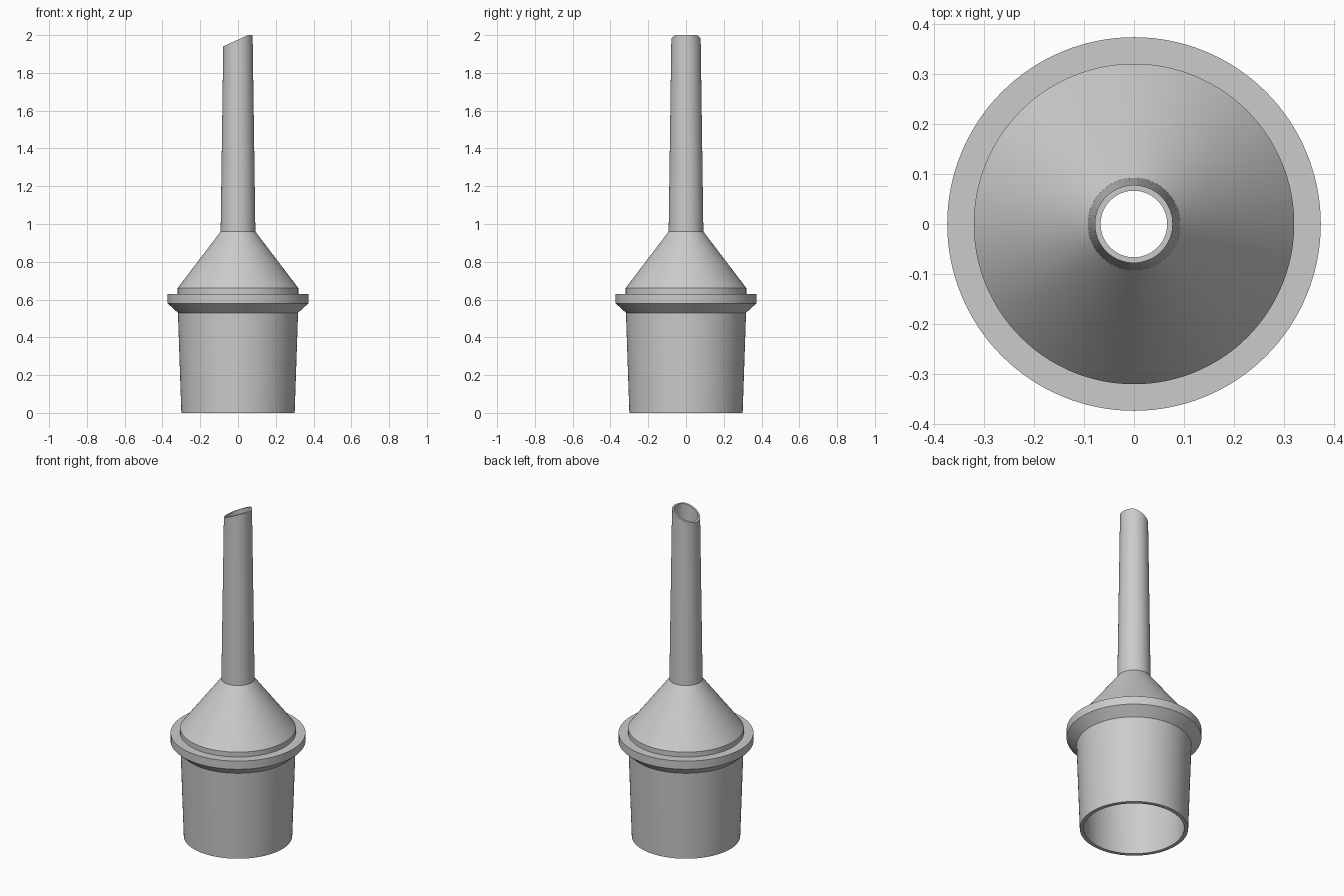
import bpy, bmesh, math
from mathutils import Matrix, Vector

if "Cube" in bpy.data.objects:
    bpy.data.objects.remove(bpy.data.objects["Cube"], do_unlink=True)

SEGMENTS = 128

grey = bpy.data.materials.new("plain grey")
grey.use_nodes = True
colour = (0.6, 0.6, 0.6, 1)
grey.diffuse_color = colour
grey.node_tree.nodes["Principled BSDF"].inputs["Base Color"].default_value = colour

# Wall profile (radius, height): up the outside, then down the bore
outside = [(0.30, 0), (0.318, 0.53), (0.373, 0.58), (0.373, 0.63),
           (0.32, 0.63), (0.32, 0.66), (0.092, 0.96), (0.076, 2.1)]
bore = [(0.065, 2.1), (0.078, 0.95), (0.295, 0.65), (0.295, 0.53), (0.278, 0)]
profile = outside + bore

# Lathe the closed profile into a hollow body
bm = bmesh.new()
rings = []
for i in range(SEGMENTS):
    turn = Matrix.Rotation(math.tau * i / SEGMENTS, 3, "Z")
    rings.append([bm.verts.new(turn @ Vector((r, 0, z))) for r, z in profile])
for i in range(SEGMENTS):
    a, b = rings[i], rings[(i + 1) % SEGMENTS]
    for j in range(len(profile)):
        k = (j + 1) % len(profile)
        bm.faces.new((a[j], b[j], b[k], a[k]))


def trim(point, normal):
    """Cut away everything beyond a plane and return the open edges."""
    bmesh.ops.bisect_plane(bm, geom=bm.verts[:] + bm.edges[:] + bm.faces[:],
                           plane_co=point, plane_no=normal, clear_outer=True)
    return [e for e in bm.edges if e.is_boundary]


# Slanted mouth of the spout, then its blunted tip
bmesh.ops.bridge_loops(bm, edges=trim((0, 0, 1.976), (-0.46, 0, 1)))
tip = bmesh.ops.triangle_fill(bm, edges=trim((0, 0, 2), (0, 0, 1)), use_beauty=True)
bmesh.ops.recalc_face_normals(bm, faces=bm.faces[:])

mesh = bpy.data.meshes.new("nozzle_adapter")
bm.to_mesh(mesh)
bm.free()
mesh.materials.append(grey)
nozzle = bpy.data.objects.new("nozzle_adapter", mesh)
bpy.context.collection.objects.link(nozzle)

bpy.ops.object.select_all(action="DESELECT")
nozzle.select_set(True)
bpy.context.view_layer.objects.active = nozzle
bpy.ops.object.shade_smooth_by_angle(angle=math.radians(20))
